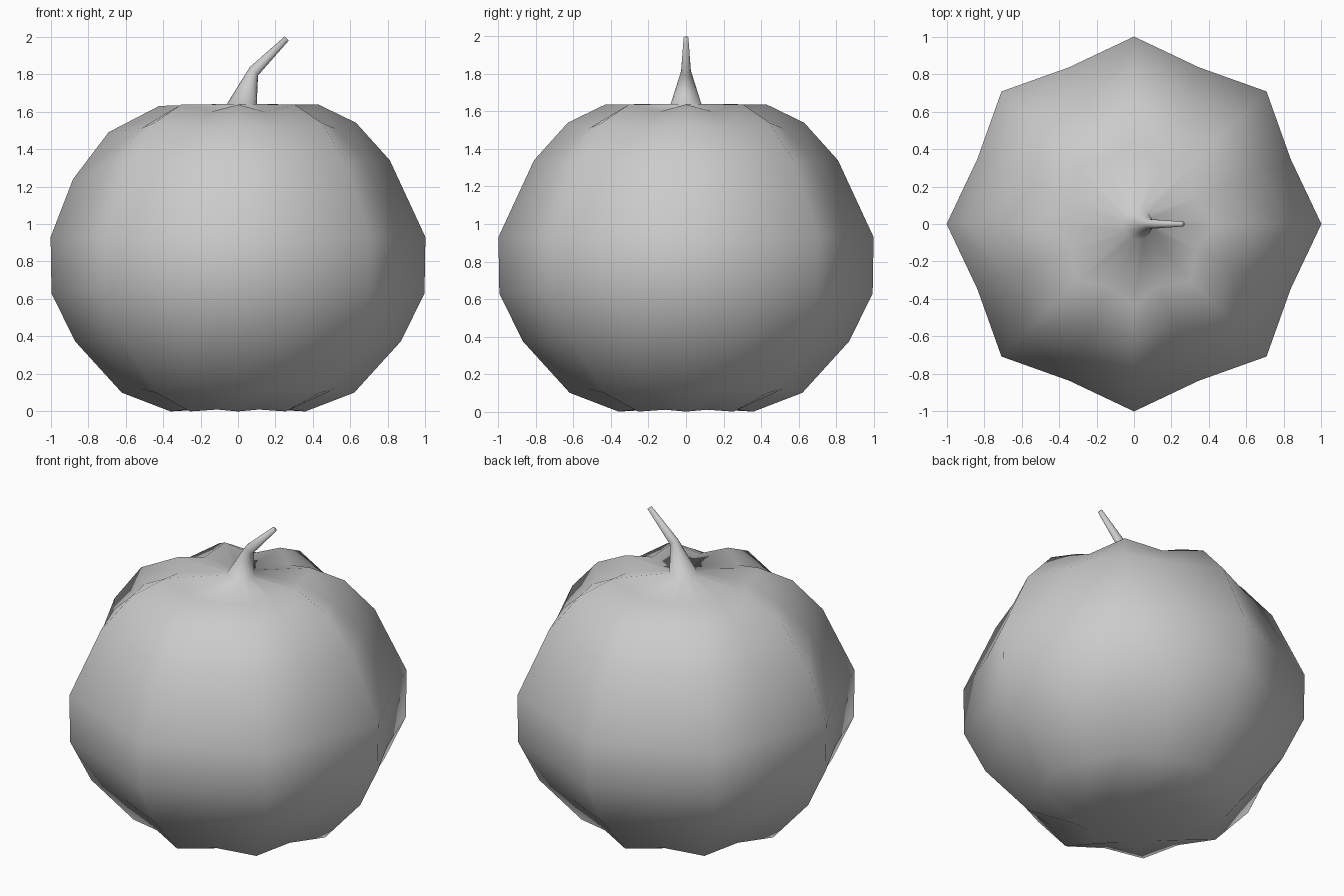
import bpy, bmesh
from math import cos, sin, pi

cube = bpy.data.objects.get("Cube")
if cube:
    bpy.data.objects.remove(cube, do_unlink=True)

SIDES = 16  # alternating ridges and grooves

# Body profile from bottom to top as (radius, height)
RIDGE = [(.36, 0), (.62, .10), (.87, .375), (.995, .63), (1, .93),
         (.81, 1.34), (.63, 1.54), (.43, 1.637)]
GROOVE = [(.29, .01), (.56, .12), (.79, .38), (.90, .63), (.905, .93),
          (.74, 1.33), (.56, 1.51), (.36, 1.60)]
# One ridge bulges a little more near the top
BULGE = RIDGE[:5] + [(.88, 1.24), (.69, 1.49), (.42, 1.63)]

# Stem rings: centre x, centre z, radius x, radius y, tilt (z per x)
STEM = [(.02, 1.64, .08, .082, 0), (.085, 1.815, .022, .026, -1.0),
        (.26, 1.99, .011, .013, -1.0)]


def profile(i):
    if i == SIDES // 2:
        return BULGE
    return GROOVE if i % 2 else RIDGE


bm = bmesh.new()
angles = [2 * pi * i / SIDES for i in range(SIDES)]
rings = []

# Ribbed body
for level in range(len(RIDGE)):
    ring = []
    for i, a in enumerate(angles):
        r, z = profile(i)[level]
        ring.append(bm.verts.new((r * cos(a), r * sin(a), z)))
    rings.append(ring)

# Bent stem growing out of the body
for cx, cz, rx, ry, tilt in STEM:
    rings.append([bm.verts.new((cx + rx * cos(a), ry * sin(a),
                                cz + tilt * rx * cos(a))) for a in angles])

for low, high in zip(rings, rings[1:]):
    for i in range(SIDES):
        j = (i + 1) % SIDES
        bm.faces.new((low[i], low[j], high[j], high[i]))

# Shallow underside and stem tip
base = bm.verts.new((0, 0, .02))
for i in range(SIDES):
    bm.faces.new((base, rings[0][(i + 1) % SIDES], rings[0][i]))
bm.faces.new(rings[-1])

bmesh.ops.recalc_face_normals(bm, faces=bm.faces)
for face in bm.faces:
    face.smooth = True

mesh = bpy.data.meshes.new("pumpkin")
bm.to_mesh(mesh)
bm.free()
pumpkin = bpy.data.objects.new("pumpkin", mesh)
bpy.context.collection.objects.link(pumpkin)

# Plain grey
grey = bpy.data.materials.new("light grey")
grey.use_nodes = True
colour = (.6, .6, .6, 1)
grey.diffuse_color = colour
grey.node_tree.nodes["Principled BSDF"].inputs["Base Color"].default_value = colour
mesh.materials.append(grey)
